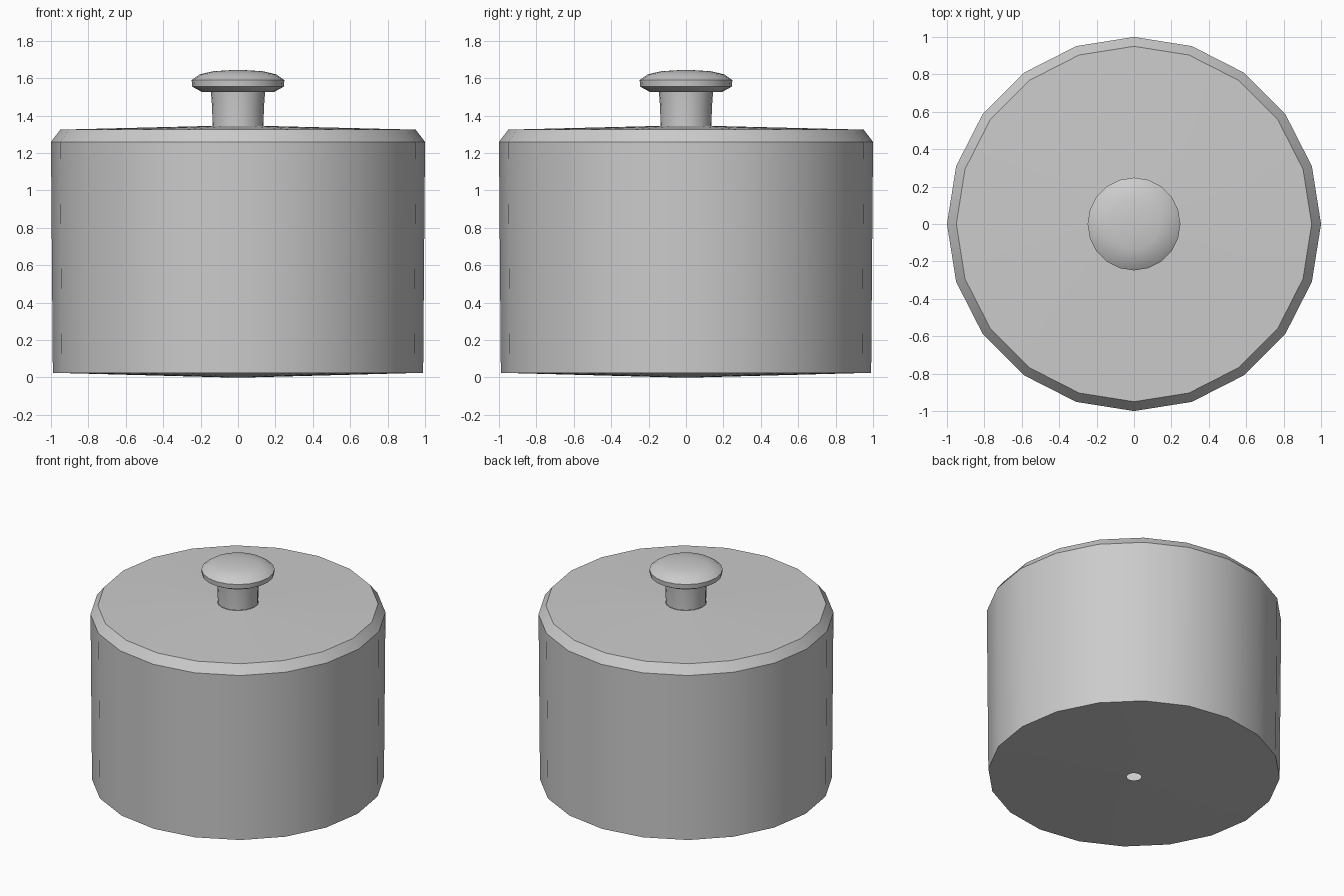
import bpy, bmesh, math

cube = bpy.data.objects.get("Cube")
if cube:
    bpy.data.objects.remove(cube, do_unlink=True)

SIDES = 20

gray = bpy.data.materials.new("plain gray")
gray.use_nodes = True
COLOUR = (0.6, 0.6, 0.6, 1)
gray.diffuse_color = COLOUR
gray.node_tree.nodes["Principled BSDF"].inputs["Base Color"].default_value = COLOUR


def lathe(name, profile, smooth_angle):
    """Turn a (radius, height) profile, listed bottom to top, around z."""
    bm = bmesh.new()
    rings = []
    for r, z in profile:
        count = SIDES if r > 0 else 1
        rings.append([bm.verts.new((r * math.cos(2 * math.pi * i / SIDES),
                                    r * math.sin(2 * math.pi * i / SIDES), z))
                      for i in range(count)])
    for low, high in zip(rings, rings[1:]):
        for i in range(SIDES):
            j = (i + 1) % SIDES
            if len(high) == 1:
                bm.faces.new((low[i], low[j], high[0]))
            else:
                bm.faces.new((low[i], low[j], high[j], high[i]))
    mesh = bpy.data.meshes.new(name)
    bm.to_mesh(mesh)
    bm.free()
    mesh.materials.append(gray)
    obj = bpy.data.objects.new(name, mesh)
    bpy.context.collection.objects.link(obj)
    bpy.ops.object.select_all(action="DESELECT")
    obj.select_set(True)
    bpy.context.view_layer.objects.active = obj
    bpy.ops.object.shade_smooth_by_angle(angle=math.radians(smooth_angle))


# Pot: shallow cone base with a small drain hole, slightly flared wall
lathe("pot_body", [(0.05, 0), (0.99, 0.025), (1.0, 1.26)], 30)

# Lid: bevelled rim and gently rising top
lathe("lid", [(1.0, 1.26), (0.95, 1.325), (0.14, 1.345)], 30)

# Knob: stem, flared underside, thin rim and domed cap
lathe("lid_knob", [(0.137, 1.345), (0.138, 1.44), (0.145, 1.525), (0.19, 1.525),
                   (0.245, 1.555), (0.248, 1.59), (0.205, 1.62),
                   (0.135, 1.637), (0.04, 1.643), (0, 1.643)], 35)
